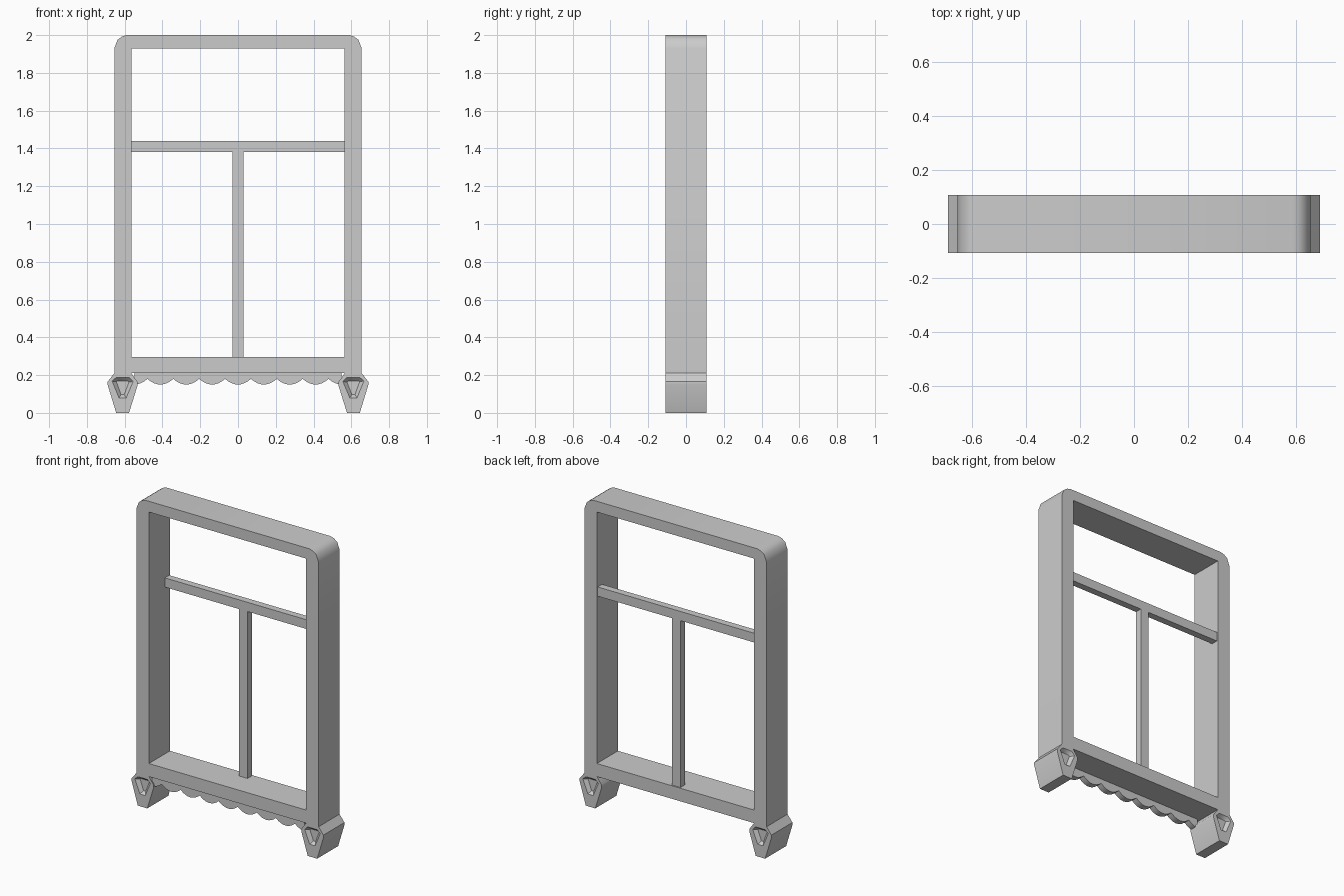
import bpy, bmesh

if "Cube" in bpy.data.objects:
    bpy.data.objects.remove(bpy.data.objects["Cube"])

HALF = 0.108  # half depth of the frame


def extrude_plates(name, polygons, y0, y1, finish=None):
    """Join flat x/z polygons at y0 and extrude them to y1 as one solid."""
    bm = bmesh.new()
    for poly in polygons:
        bm.faces.new([bm.verts.new((x, y0, z)) for x, z in poly])
    bmesh.ops.remove_doubles(bm, verts=bm.verts, dist=1e-4)
    res = bmesh.ops.extrude_face_region(bm, geom=bm.faces[:], use_keep_orig=True)
    moved = [g for g in res["geom"] if isinstance(g, bmesh.types.BMVert)]
    bmesh.ops.translate(bm, verts=moved, vec=(0, y1 - y0, 0))
    bmesh.ops.recalc_face_normals(bm, faces=bm.faces)
    if finish:
        finish(bm)
    mesh = bpy.data.meshes.new(name)
    bm.to_mesh(mesh)
    bm.free()
    obj = bpy.data.objects.new(name, mesh)
    bpy.context.collection.objects.link(obj)
    return obj


def smooth(obj, angle):
    bpy.ops.object.select_all(action='DESELECT')
    obj.select_set(True)
    bpy.context.view_layer.objects.active = obj
    bpy.ops.object.shade_smooth_by_angle(angle=angle)


def hollow_feet(bm):
    """Press a shallow hollow into the front and back of each foot."""
    bm.normal_update()
    feet = [f for f in bm.faces
            if abs(f.normal.y) > 0.9 and f.calc_center_median().z < 0.2]
    bmesh.ops.inset_individual(bm, faces=feet, thickness=0.025)
    for f in feet:
        for v in f.verts:
            v.co.z = 0.19 - (0.19 - v.co.z) * 0.65
    bm.normal_update()
    bmesh.ops.inset_individual(bm, faces=feet, thickness=0.02, depth=-0.022)


# Frame with feet: half outline, mirrored
half = [
    # top rail with rounded corner
    [(0, 2), (.59, 2), (.615, 1.992), (.638, 1.975), (.655, 1.93), (.565, 1.93), (0, 1.93)],
    # side post
    [(.655, 1.93), (.655, .21), (.565, .21), (.565, .295), (.565, 1.93)],
    # bottom rail
    [(.565, .295), (.565, .21), (0, .21), (0, .295)],
    # flared foot
    [(.655, .21), (.69, .165), (.69, .148), (.645, 0), (.577, 0),
     (.531, .148), (.533, .165), (.565, .21)],
]
mirrored = [[(-x, z) for x, z in reversed(p)] for p in half]
frame = extrude_plates("frame_with_feet", half + mirrored, -HALF, HALF, hollow_feet)
smooth(frame, 0.65)


# Inner bars, set near the back
def rect(x, z0, z1):
    return [[(-x, z0), (x, z0), (x, z1), (-x, z1)]]


extrude_plates("cross_bar", rect(.567, 1.38, 1.44), .055, .1)
extrude_plates("upright_bar", rect(.03, .294, 1.381), .055, .1)

# Scalloped apron under the bottom rail, near the front
STEP, SEG = 0.137, 8
edge = []
for i in range(-4 * SEG, 4 * SEG + 1):
    t = i / SEG
    t_local = t - round(t)
    edge.append((t * STEP, .15 + .03 * (2 * t_local) ** 2))
strips = [[a, b, (b[0], .211), (a[0], .211)] for a, b in zip(edge, edge[1:])]
apron = extrude_plates("scalloped_apron", strips, -.1, -.06)
smooth(apron, 0.6)
